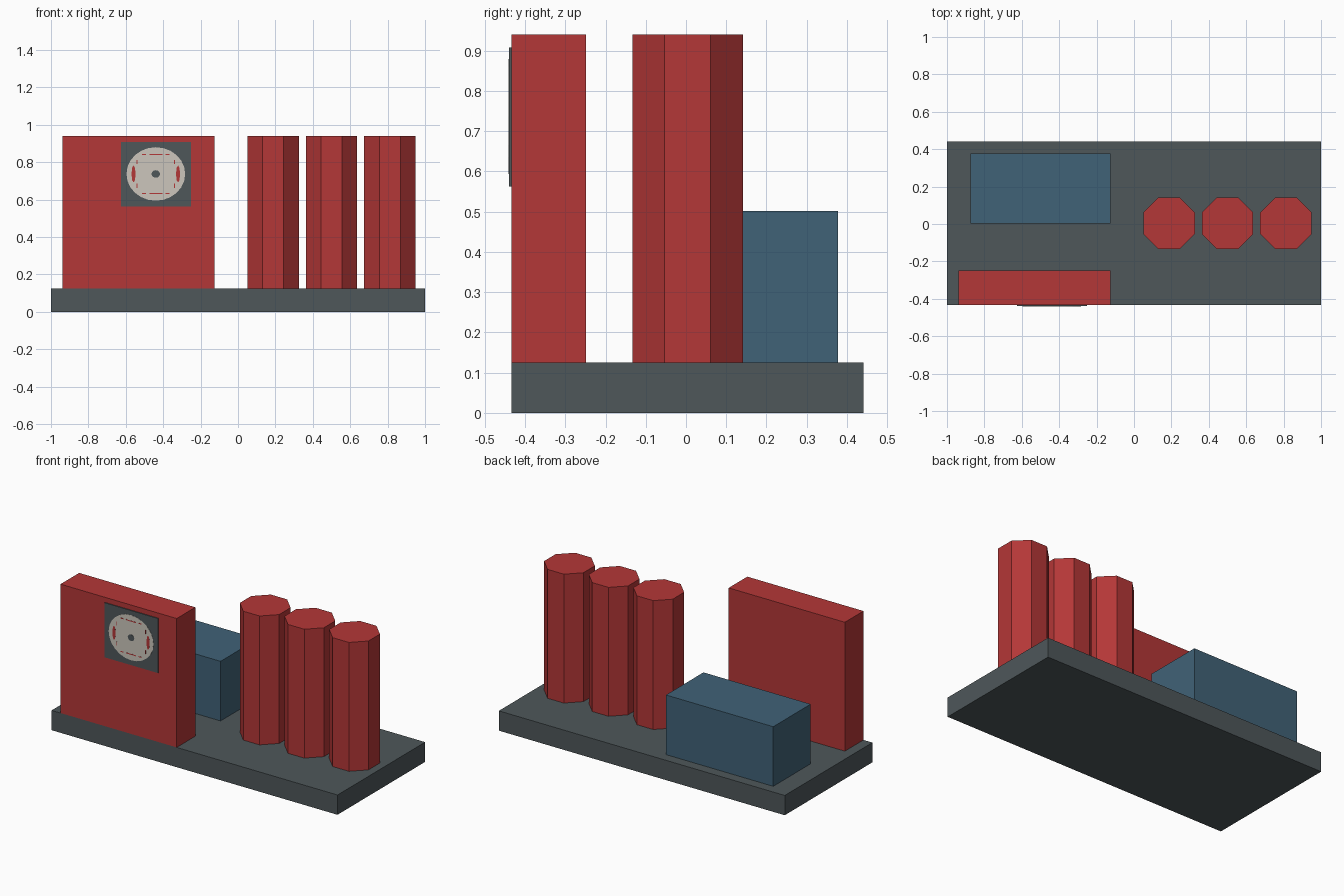
import bpy
import math

cube = bpy.data.objects.get("Cube")
if cube:
    bpy.data.objects.remove(cube, do_unlink=True)


def linear(c):
    c /= 255
    return c / 12.92 if c <= 0.04045 else ((c + 0.055) / 1.055) ** 2.4


def material(name, *rgb):
    m = bpy.data.materials.new(name)
    colour = [linear(c) for c in rgb] + [1]
    m.use_nodes = True
    m.diffuse_color = colour
    m.node_tree.nodes["Principled BSDF"].inputs["Base Color"].default_value = colour
    return m


red = material("brick red", 180, 55, 55)
grey = material("slate grey", 78, 87, 90)
blue = material("steel blue", 64, 98, 119)
cream = material("pale stone", 204, 198, 188)


def finish(name, mat):
    obj = bpy.context.object
    obj.name = obj.data.name = name
    obj.data.materials.append(mat)
    bpy.ops.object.transform_apply(location=False, rotation=True, scale=True)
    return obj


def box(name, mat, x, y, z):
    """Box from its (low, high) limits on each axis."""
    limits = (x, y, z)
    bpy.ops.mesh.primitive_cube_add(size=1, location=[(a + b) / 2 for a, b in limits])
    bpy.context.object.scale = [b - a for a, b in limits]
    return finish(name, mat)


def disc(name, mat, x, z, rx, rz, y, sides=24):
    """Flat round plate facing the front, y = (front, back)."""
    bpy.ops.mesh.primitive_cylinder_add(
        vertices=sides, radius=1, depth=y[1] - y[0],
        location=(x, sum(y) / 2, z), rotation=(math.pi / 2, 0, 0))
    bpy.context.object.scale = (rx, rz, 1)
    return finish(name, mat)


# Main masses
floor = 0.125
top = 0.94
face = -0.434
box("base_slab", grey, (-1, 1), (face, 0.4415), (0, floor))
box("front_block", red, (-0.9375, -0.125), (face, -0.248), (floor, top))
box("rear_block", blue, (-0.875, -0.125), (0.004, 0.378), (floor, 0.502))

# Row of octagonal towers with flat sides along the axes
apothem = 0.1375
for i in range(3):
    bpy.ops.mesh.primitive_cylinder_add(
        vertices=8, radius=apothem / math.cos(math.pi / 8), depth=top - floor,
        location=(0.1875 + i * 0.3125, 0.004, (top + floor) / 2),
        rotation=(0, 0, math.pi / 8))
    finish(f"tower_{i + 1}", red)

# Square panel with a round dial
cx, cz = -0.4395, 0.737
panel, dial, mark = -0.4395, -0.4408, -0.4415
box("dial_panel", grey, (-0.626, -0.252), (panel, face), (0.563, 0.908))
disc("dial_face", cream, cx, cz, 0.157, 0.143, (dial, panel))
disc("dial_hub", grey, cx, cz, 0.023, 0.02, (mark, dial), 12)

# Red ring marks around the dial
for side in (-1, 1):
    x = cx + side * 0.119
    disc("side_mark", red, x, cz, 0.011, 0.046, (mark, dial), 8)
    z = cz + side * 0.105
    for dx, half in ((-0.063, 0.011), (0, 0.035), (0.063, 0.011)):
        box("edge_mark", red, (cx + dx - half, cx + dx + half),
            (mark, dial), (z - 0.003, z + 0.003))
    for up in (-1, 1):
        x = cx + side * 0.1
        z = cz + up * 0.064
        box("corner_mark", red, (x - 0.003, x + 0.003),
            (mark, dial), (z - 0.012, z + 0.012))
